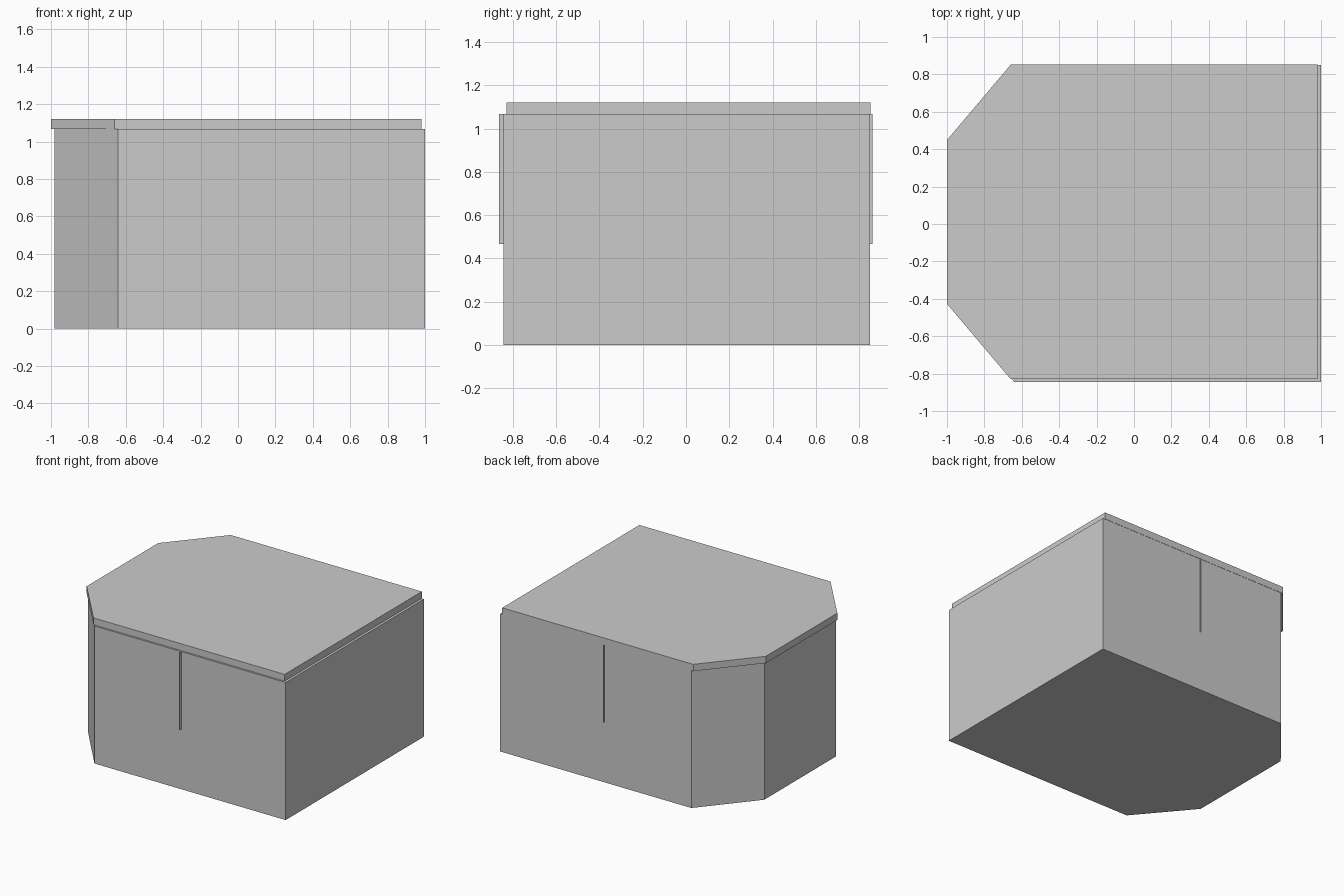
import bpy
import bmesh

if "Cube" in bpy.data.objects:
    bpy.data.objects.remove(bpy.data.objects["Cube"])


def clipped_prism(name, x0, x1, cut_x, cy, half, cut_half, z0, z1):
    """Closed box whose two corners on the -x side are cut off."""
    outline = [(x0, cy - cut_half), (cut_x, cy - half), (x1, cy - half),
               (x1, cy + half), (cut_x, cy + half), (x0, cy + cut_half)]
    bm = bmesh.new()
    base = bm.faces.new([bm.verts.new((x, y, z0)) for x, y in outline])
    side = bmesh.ops.extrude_face_region(bm, geom=[base], use_keep_orig=True)
    top = [v for v in side["geom"] if isinstance(v, bmesh.types.BMVert)]
    bmesh.ops.translate(bm, verts=top, vec=(0, 0, z1 - z0))
    bmesh.ops.recalc_face_normals(bm, faces=bm.faces)
    return finish(bm, name)


def finish(bm, name):
    mesh = bpy.data.meshes.new(name)
    bm.to_mesh(mesh)
    bm.free()
    obj = bpy.data.objects.new(name, mesh)
    bpy.context.collection.objects.link(obj)
    return obj


BODY_TOP = 1.067

# Main body and the slightly offset lid slab on top
clipped_prism("body", -0.982, 1.0, -0.641, 0.003, 0.847, 0.44, 0, BODY_TOP)
clipped_prism("lid", -1.0, 0.981, -0.659, 0.011, 0.841, 0.438, BODY_TOP, 1.12)

# Thin divider sheet, whose ends poke out as fins at front and back
bm = bmesh.new()
sheet = [(-0.864, 0.467), (0.862, 0.467), (0.862, BODY_TOP), (-0.864, BODY_TOP)]
bm.faces.new([bm.verts.new((0.105, y, z)) for y, z in sheet])
finish(bm, "divider_sheet")
